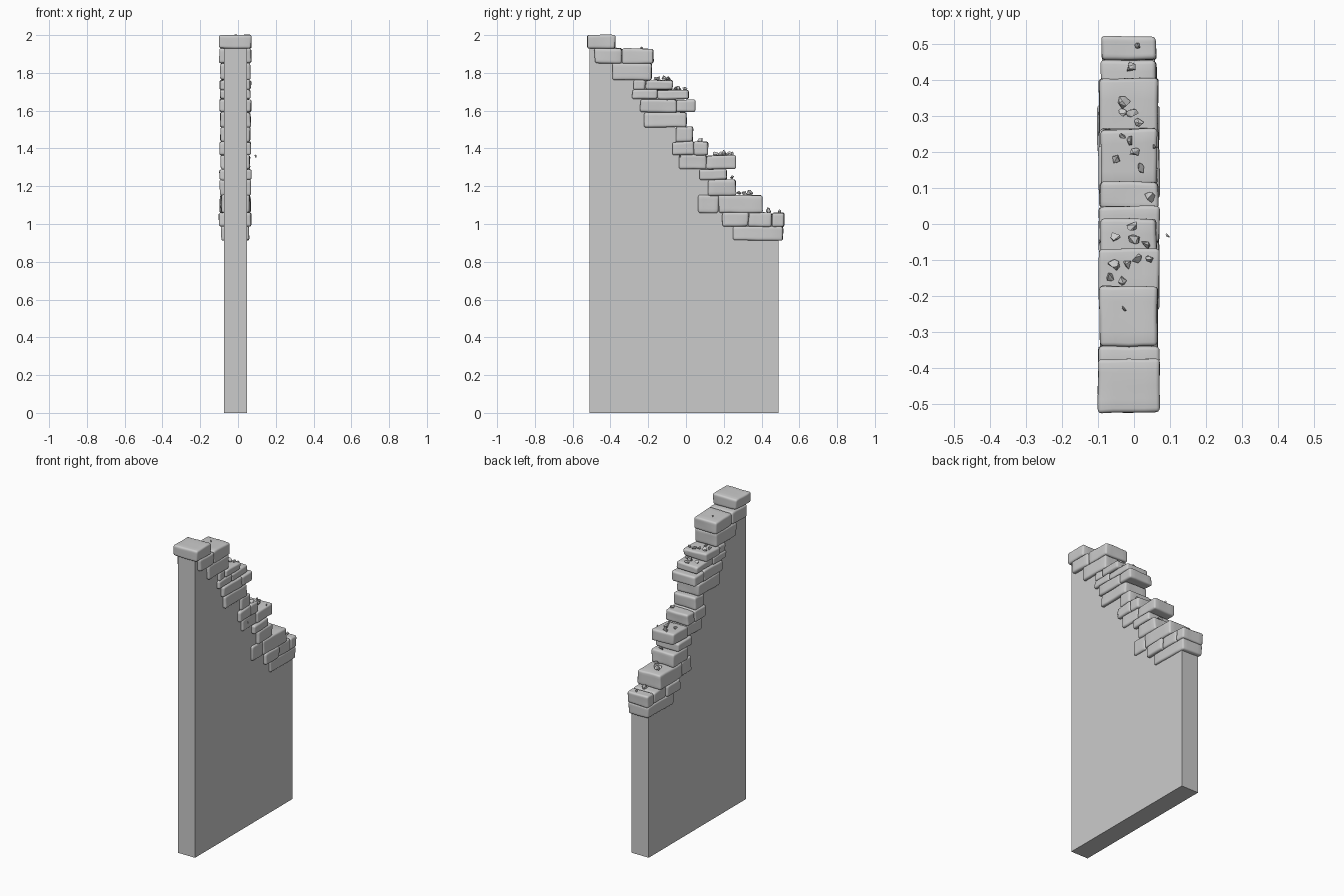
import bpy, bmesh, random
from mathutils import Vector, noise

if "Cube" in bpy.data.objects:
    bpy.data.objects.remove(bpy.data.objects["Cube"])

random.seed(4)
CX = -0.0145          # wall centre line in x

# Brick courses, top to bottom: (z low, z high, y joints between bricks)
courses = [
    (1.930, 2.000, (-0.522, -0.375)),
    (1.850, 1.930, (-0.485, -0.338, -0.173)),
    (1.763, 1.850, (-0.388, -0.182)),
    (1.710, 1.763, (-0.277, -0.215, -0.070)),
    (1.660, 1.710, (-0.285, -0.150, 0.015)),
    (1.592, 1.660, (-0.242, -0.050, 0.050)),
    (1.513, 1.592, (-0.222, 0.002)),
    (1.435, 1.515, (-0.055, 0.036)),
    (1.364, 1.436, (-0.073, 0.042, 0.117)),
    (1.290, 1.366, (-0.037, 0.108, 0.262)),
    (1.234, 1.290, (0.070, 0.215)),
    (1.152, 1.234, (0.115, 0.265)),
    (1.060, 1.153, (0.063, 0.172, 0.405)),
    (0.986, 1.062, (0.195, 0.330, 0.455, 0.520)),
    (0.912, 0.988, (0.248, 0.515)),
]


def finish(name, bm, smooth):
    bmesh.ops.recalc_face_normals(bm, faces=bm.faces)
    me = bpy.data.meshes.new(name)
    bm.to_mesh(me)
    bm.free()
    for p in me.polygons:
        p.use_smooth = smooth
    ob = bpy.data.objects.new(name, me)
    bpy.context.collection.objects.link(ob)
    return ob


# Worn stone block: jittered box, rounded edges, gentle surface noise
def brick(name, y0, y1, z0, z1, hw):
    bm = bmesh.new()
    bmesh.ops.create_cube(bm, size=1)
    c = Vector((CX, (y0 + y1) / 2, (z0 + z1) / 2))
    size = Vector((2 * hw, y1 - y0, z1 - z0))
    for v in bm.verts:
        jit = Vector(random.uniform(-0.003, 0.003) for _ in range(3))
        v.co = c + v.co * size + jit
    bmesh.ops.subdivide_edges(bm, edges=bm.edges[:], cuts=3, use_grid_fill=True)
    sharp = [e for e in bm.edges if e.calc_face_angle(0) > 0.8]
    bmesh.ops.bevel(bm, geom=sharp, offset=0.011, segments=3, profile=0.5,
                    affect='EDGES', clamp_overlap=True)
    for v in bm.verts:
        v.co += noise.noise_vector(v.co * 14) * 0.003
    finish(name, bm, True)


# Angular broken chip from the hull of a few random points
def chip(name, x, y, z, r):
    bm = bmesh.new()
    for _ in range(11):
        d = Vector(random.gauss(0, 1) for _ in range(3)).normalized()
        bm.verts.new(Vector((x, y, z)) + d * r * random.uniform(0.8, 1.1))
    res = bmesh.ops.convex_hull(bm, input=bm.verts)
    loose = [v for v in bm.verts if not v.link_faces]
    bmesh.ops.delete(bm, geom=loose, context='VERTS')
    finish(name, bm, False)


# Plain wall slab whose broken edge runs through the middle of the courses
edge = [((ys[0] + ys[-1]) / 2, (z0 + z1) / 2) for z0, z1, ys in courses]
profile = [(-0.51, 0), (0.49, 0), (0.49, edge[-1][1])] + edge[::-1] + [(-0.51, edge[0][1])]
bm = bmesh.new()
face = bm.faces.new([bm.verts.new((-0.075, y, z)) for y, z in profile])
ext = bmesh.ops.extrude_face_region(bm, geom=[face])
bmesh.ops.translate(bm, vec=(0.123, 0, 0),
                    verts=[g for g in ext['geom'] if isinstance(g, bmesh.types.BMVert)])
finish("wall_slab", bm, False)

# Brick courses along the broken edge
for i, (z0, z1, ys) in enumerate(courses):
    for j in range(len(ys) - 1):
        hw = 0.084 if i == 0 else random.uniform(0.074, 0.085)
        dz = random.uniform(0, 0.004) if j else 0
        brick(f"course_{i + 1}_brick_{j + 1}", ys[j], ys[j + 1], z0, z1 - dz, hw)

# Rubble chips resting on the exposed brick tops: (x, y, radius)
rubble = [
    (0.01, 0.495, 0.010), (-0.01, 0.435, 0.019),
    (-0.03, 0.335, 0.020), (-0.03, 0.310, 0.013), (-0.005, 0.310, 0.018), (0.015, 0.283, 0.015),
    (-0.03, 0.245, 0.012), (-0.01, 0.232, 0.015), (-0.05, 0.180, 0.014),
    (0.0, 0.200, 0.017), (0.017, 0.155, 0.015), (0.058, 0.215, 0.008),
    (0.045, 0.075, 0.016),
    (-0.003, -0.005, 0.016), (-0.053, -0.033, 0.015), (0.0, -0.040, 0.018), (0.032, -0.057, 0.014),
    (0.042, -0.097, 0.012), (0.008, -0.095, 0.017), (-0.015, -0.112, 0.015),
    (-0.056, -0.115, 0.018), (-0.065, -0.145, 0.014), (-0.035, -0.157, 0.014),
    (-0.028, -0.235, 0.009),
]
for k, (x, y, r) in enumerate(rubble):
    top = max(z1 for z0, z1, ys in courses if ys[0] <= y <= ys[-1])
    chip(f"rubble_{k + 1}", x, y, top + r * 0.45, r)
chip("rubble_low", 0.01, 0.25, 1.242, 0.018)
chip("rubble_falling", 0.093, -0.033, 1.36, 0.008)
